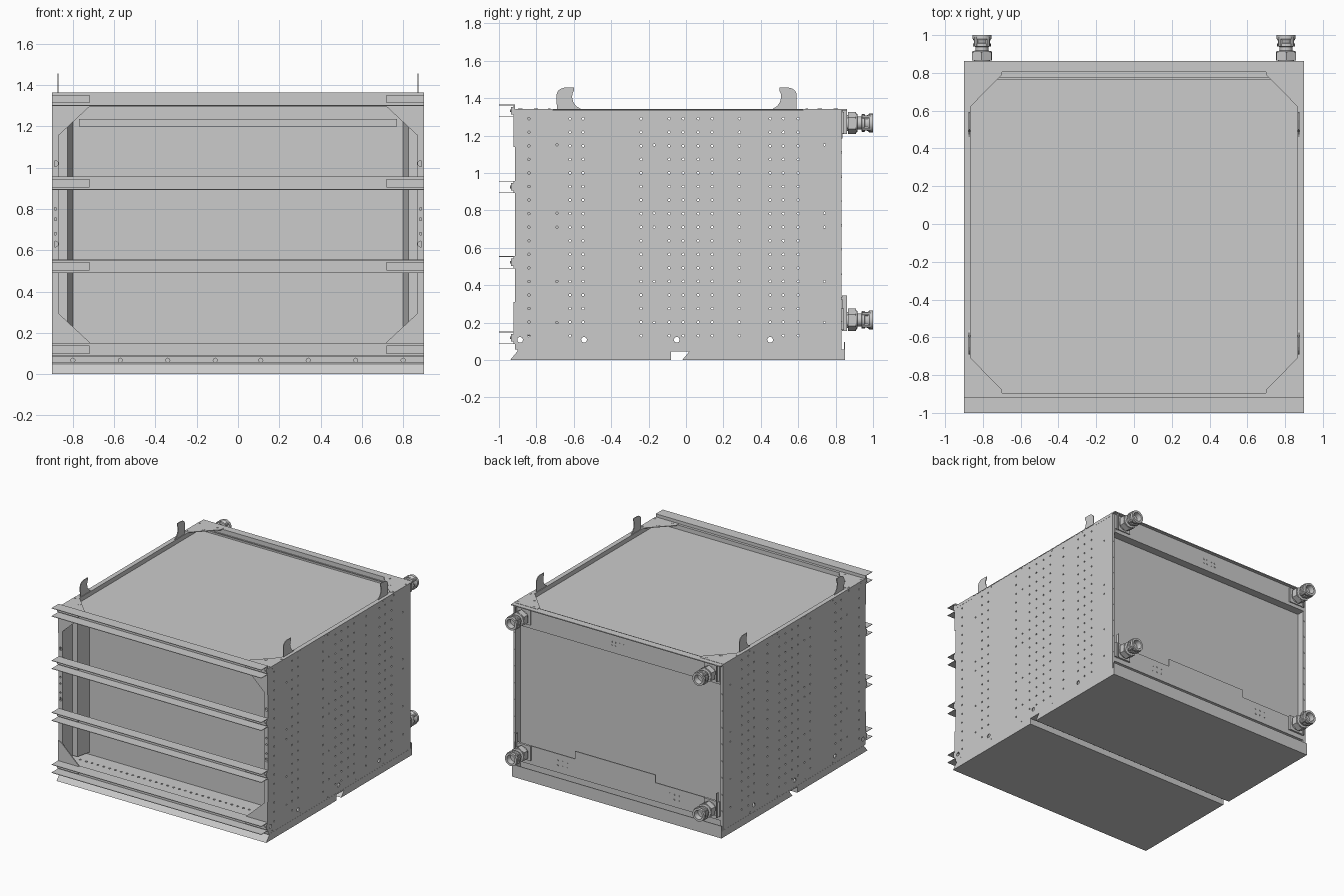
import bpy, bmesh, math
from mathutils import Matrix

if "Cube" in bpy.data.objects:
    bpy.data.objects.remove(bpy.data.objects["Cube"])

AXIS = {'X': (1, 2, 0), 'Y': (0, 2, 1), 'Z': (0, 1, 2)}


def finish(name, bm, mirror=False):
    bmesh.ops.recalc_face_normals(bm, faces=bm.faces)
    me = bpy.data.meshes.new(name)
    bm.to_mesh(me)
    bm.free()
    ob = bpy.data.objects.new(name, me)
    bpy.context.collection.objects.link(ob)
    if mirror:
        m = ob.modifiers.new("mirror", 'MIRROR')
        m.use_axis = (True, False, False)
    return ob


def prism(name, pts, axis, a, b, mirror=False):
    """Extrude a 2D outline along an axis from a to b."""
    i, j, k = AXIS[axis]
    bm = bmesh.new()
    vs = []
    for p in pts:
        co = [0, 0, 0]
        co[i], co[j], co[k] = p[0], p[1], a
        vs.append(bm.verts.new(co))
    f = bm.faces.new(vs)
    ext = bmesh.ops.extrude_face_region(bm, geom=[f])
    d = [0, 0, 0]
    d[k] = b - a
    bmesh.ops.translate(bm, vec=d, verts=[v for v in ext['geom'] if isinstance(v, bmesh.types.BMVert)])
    return finish(name, bm, mirror)


def box(name, x0, x1, y0, y1, z0, z1, mirror=False):
    return prism(name, [(x0, y0), (x1, y0), (x1, y1), (x0, y1)], 'Z', z0, z1, mirror)


def pegs(name, places, axis, depth, n=8, mirror=False):
    """Many short cylinders (x, y, z, r) in one mesh."""
    bm = bmesh.new()
    rot = {'X': Matrix.Rotation(math.pi / 2, 4, 'Y'), 'Y': Matrix.Rotation(math.pi / 2, 4, 'X'),
           'Z': Matrix()}[axis]
    for x, y, z, r in places:
        bmesh.ops.create_cone(bm, cap_ends=True, segments=n, radius1=r, radius2=r, depth=depth,
                              matrix=Matrix.Translation((x, y, z)) @ rot)
    return finish(name, bm, mirror)


def drill(ob, places, axis, n=8):
    cutter = pegs("hole_cutter", places, axis, 0.1, n)
    cutter.hide_render = True
    m = ob.modifiers.new("holes", 'BOOLEAN')
    m.operation, m.solver, m.object = 'DIFFERENCE', 'EXACT', cutter
    if len(ob.modifiers) > 1:
        ob.modifiers.move(len(ob.modifiers) - 1, 0)
    bpy.context.view_layer.objects.active = ob
    bpy.ops.object.modifier_apply(modifier="holes")
    bpy.data.objects.remove(cutter)


def lathe(name, profile, x, z, n=20):
    """Revolve (y, radius) pairs around an axis parallel to y."""
    bm = bmesh.new()
    vs = [bm.verts.new((x + r, y, z)) for y, r in profile]
    es = [bm.edges.new(e) for e in zip(vs, vs[1:])]
    bmesh.ops.spin(bm, geom=vs + es, cent=(x, 0, z), axis=(0, 1, 0), angle=math.tau, steps=n)
    bmesh.ops.remove_doubles(bm, verts=bm.verts, dist=1e-5)
    ob = finish(name, bm, True)
    bpy.ops.object.select_all(action='DESELECT')
    ob.select_set(True)
    bpy.context.view_layer.objects.active = ob
    bpy.ops.object.shade_smooth_by_angle(angle=math.radians(35))


# base: two skid pans with slanted leading edges and a gap between
for name, y0, y1 in (("front_base", -0.94, -0.08), ("rear_base", -0.02, 0.85)):
    prism(name, [(y0, 0), (y1, 0), (y1, 0.048), (y0 + 0.04, 0.048)], 'X', -0.9, 0.9)
box("bottom_pan", -0.9, 0.9, -0.9, 0.83, 0.045, 0.055)

# perforated side panels (large drain holes replace nearby small ones)
side = box("side_panel", 0.89, 0.899, -0.912, 0.812, 0.055, 1.335, True)
cols = (-0.84, -0.62, -0.55, -0.24, -0.09, -0.015, 0.065, 0.14, 0.285, 0.45, 0.52, 0.6)
holes = [(0.895, y, 0.108, 0.016) for y in (-0.887, -0.545, -0.05, 0.45)]
for y, z, r in ([(y, 0.13 + 0.0725 * i, 0.0065) for y in cols for i in range(17)]
                + [(y, z, 0.006) for y in (-0.69, -0.17, 0.74) for z in (0.2, 0.42, 0.71, 0.785, 1.15)]):
    if all(math.hypot(y - h[1], z - h[2]) > r + h[3] + 0.004 for h in holes):
        holes.append((0.895, y, z, r))
drill(side, holes, 'X')
pegs("side_rivets", [(0.898, -0.86 + 0.34 * i, z, 0.006) for i in range(5) for z in (0.068, 1.325)],
     'X', 0.006, 8, True)

# front frame
post = box("front_post", 0.868, 0.9, -0.915, -0.9, 0.055, 1.34, True)
drill(post, [(0.885, -0.907, z, r) for z, r in
             ((1.02, 0.014), (0.63, 0.014), (0.8, 0.007), (0.75, 0.007), (0.68, 0.007))], 'Y', 12)
sill = box("front_sill", -0.868, 0.868, -0.915, -0.903, 0.055, 0.15)
drill(sill, [(s * x, -0.91, 0.067, 0.01) for s in (-1, 1) for x in (0.11, 0.34, 0.57, 0.8)], 'Y', 12)
box("front_header", -0.868, 0.868, -0.915, -0.895, 1.295, 1.34)
for name, z, s in (("upper_front_gusset", 1.3, -1), ("lower_front_gusset", 0.15, 1)):
    prism(name, [(0.72, z), (0.9, z), (0.9, z + s * 0.16), (0.865, z + s * 0.14), (0.72, z + s * 0.005)],
          'Y', -0.922, -0.914, True)

# recessed opening: reveals, floor and inner wall
prism("opening_reveal", [(0.868, -0.9), (0.868, -0.79), (0.825, -0.79), (0.80, -0.68),
                         (0.889, -0.68), (0.889, -0.9)], 'Z', 0.15, 1.3, True)
box("inner_wall", -0.889, 0.889, -0.68, -0.67, 0.055, 1.3)
box("inner_top_bar", -0.77, 0.77, -0.71, -0.68, 1.2, 1.235)
floor = box("opening_floor", -0.889, 0.889, -0.904, -0.68, 0.128, 0.134)
drill(floor, [(-0.8 + 0.05 * i, -0.79, 0.13, 0.009) for i in range(33)], 'Z')

# four forward-opening channel rails with end plates and bolts
for i, z in enumerate((0.118, 0.522, 0.925, 1.332)):
    h, t, y = 0.033, 0.004, -0.915
    prism(f"front_rail_{i}", [(-1, z - h), (y, z - h), (y, z + h), (-1, z + h), (-1, z + h - t),
                              (y - 0.006, z + h - t), (y - 0.006, z - h + t), (-1, z - h + t)],
          'X', -0.9, 0.9)
    box(f"rail_end_plate_{i}", 0.72, 0.9, -0.935, -0.92, z - 0.02, z + 0.02, True)
    pegs(f"rail_bolts_{i}", [(x, -0.937, z, 0.007) for x in (0.74, 0.83, 0.885)], 'Y', 0.01, 8, True)

# recessed roof with side angles, corner gussets and rear beam
box("roof_panel", -0.889, 0.889, -0.9, 0.81, 1.297, 1.307)
prism("roof_side_angle", [(0.864, 1.307), (0.869, 1.307), (0.869, 1.336), (0.9, 1.336),
                          (0.9, 1.341), (0.864, 1.341)], 'Y', -0.912, 0.83, True)
for name, y, s in (("front_roof_gusset", -0.912, 1), ("rear_roof_gusset", 0.825, -1)):
    prism(name, [(0.9, y), (0.9, y + s * 0.2), (0.862, y + s * 0.2), (0.7, y + s * 0.035), (0.7, y)],
          'Z', 1.338, 1.343, True)
    pegs(name + "_bolts", [(0.8, y + s * 0.11, 1.343, 0.012), (0.885, y + s * 0.03, 1.343, 0.007),
                           (0.74, y + s * 0.02, 1.343, 0.007), (0.885, y + s * 0.18, 1.343, 0.007)],
         'Z', 0.005, 8, True)
    ya, yb = sorted((y, y + s * 0.2))
    box(name + "_flange", 0.896, 0.9, ya, yb, 1.32, 1.341, True)

# thin lifting hooks
hook = [(-0.69, 1.31), (-0.692, 1.42), (-0.685, 1.438), (-0.67, 1.45), (-0.65, 1.456), (-0.6, 1.456),
        (-0.6, 1.438), (-0.607, 1.425), (-0.609, 1.405), (-0.603, 1.38), (-0.588, 1.358), (-0.56, 1.34),
        (-0.56, 1.31)]
prism("front_hook", hook, 'X', 0.869, 0.875, True)
prism("rear_hook", [(-0.1 - y, z) for y, z in hook], 'X', 0.869, 0.875, True)

# rear wall, posts and beams
box("rear_wall", -0.89, 0.89, 0.765, 0.775, 0.055, 1.32)
box("rear_post", 0.88, 0.9, 0.812, 0.832, 0.055, 1.34, True)
box("rear_post_web", 0.88, 0.889, 0.77, 0.815, 0.055, 1.33, True)
box("rear_top_beam", -0.88, 0.88, 0.83, 0.838, 1.19, 1.341)
box("rear_top_beam_bottom", -0.88, 0.88, 0.77, 0.838, 1.185, 1.193)
box("rear_top_beam_flange", -0.88, 0.88, 0.805, 0.835, 1.30, 1.341)
box("rear_top_lip", -0.9, 0.9, 0.822, 0.862, 1.334, 1.341)
prism("rear_bottom_plate", [(-0.88, 0.13), (0.88, 0.13), (0.88, 0.27), (0.37, 0.27), (0.37, 0.33),
                            (-0.32, 0.33), (-0.32, 0.27), (-0.88, 0.27)], 'Y', 0.822, 0.83)
box("rear_bottom_flange", -0.88, 0.88, 0.77, 0.83, 0.125, 0.133)
prism("rear_bottom_angle", [(0.79, 0.048), (0.85, 0.048), (0.85, 0.095), (0.844, 0.095),
                            (0.844, 0.056), (0.79, 0.056)], 'X', -0.9, 0.9)
pegs("rear_bolts", [(x, y, z, 0.006) for y, zs, xs in ((0.838, (1.24, 1.27), (0.02, 0.05)),
                                                       (0.83, (0.18, 0.22), (0.44, 0.48, 0.52)))
                    for z in zs for x in xs], 'Y', 0.006, 8, True)
pegs("rear_post_bolts", [(0.89, 0.832, 0.2 + 0.13 * i, 0.006) for i in range(8)], 'Y', 0.006, 8, True)

# rear pipe couplings at the four corners
for tag, z in (("upper", 1.267), ("lower", 0.214)):
    box(tag + "_coupling_bracket", 0.745, 0.88, 0.832, 0.846, z - 0.055, z + 0.06, True)
    box(tag + "_coupling_tab", 0.86, 0.865, 0.835, 0.86, z - 0.06, z + (0.07 if z > 1 else 0.13), True)
    c = (0.805, z)
    prism(tag + "_coupling_nut", [(c[0] + 0.06 * math.cos(a), c[1] + 0.06 * math.sin(a))
                                  for a in (math.tau * k / 6 + 0.5 for k in range(6))],
          'Y', 0.865, 0.91, True)
    lathe(tag + "_coupling", [(0.84, 0), (0.84, 0.042), (0.868, 0.042), (0.868, 0.05), (0.915, 0.05),
                              (0.918, 0.034), (0.938, 0.034), (0.94, 0.047), (0.955, 0.047), (0.958, 0.04),
                              (0.97, 0.042), (0.98, 0.05), (1.0, 0.05), (1.0, 0.034), (0.96, 0.03),
                              (0.96, 0)], *c)
    pegs(tag + "_coupling_lugs", [(c[0] + 0.043 * math.cos(a), 0.965, z + 0.043 * math.sin(a), 0.011)
                                  for a in (math.tau * (k + 0.5) / 4 for k in range(4))], 'Y', 0.05, 8, True)
